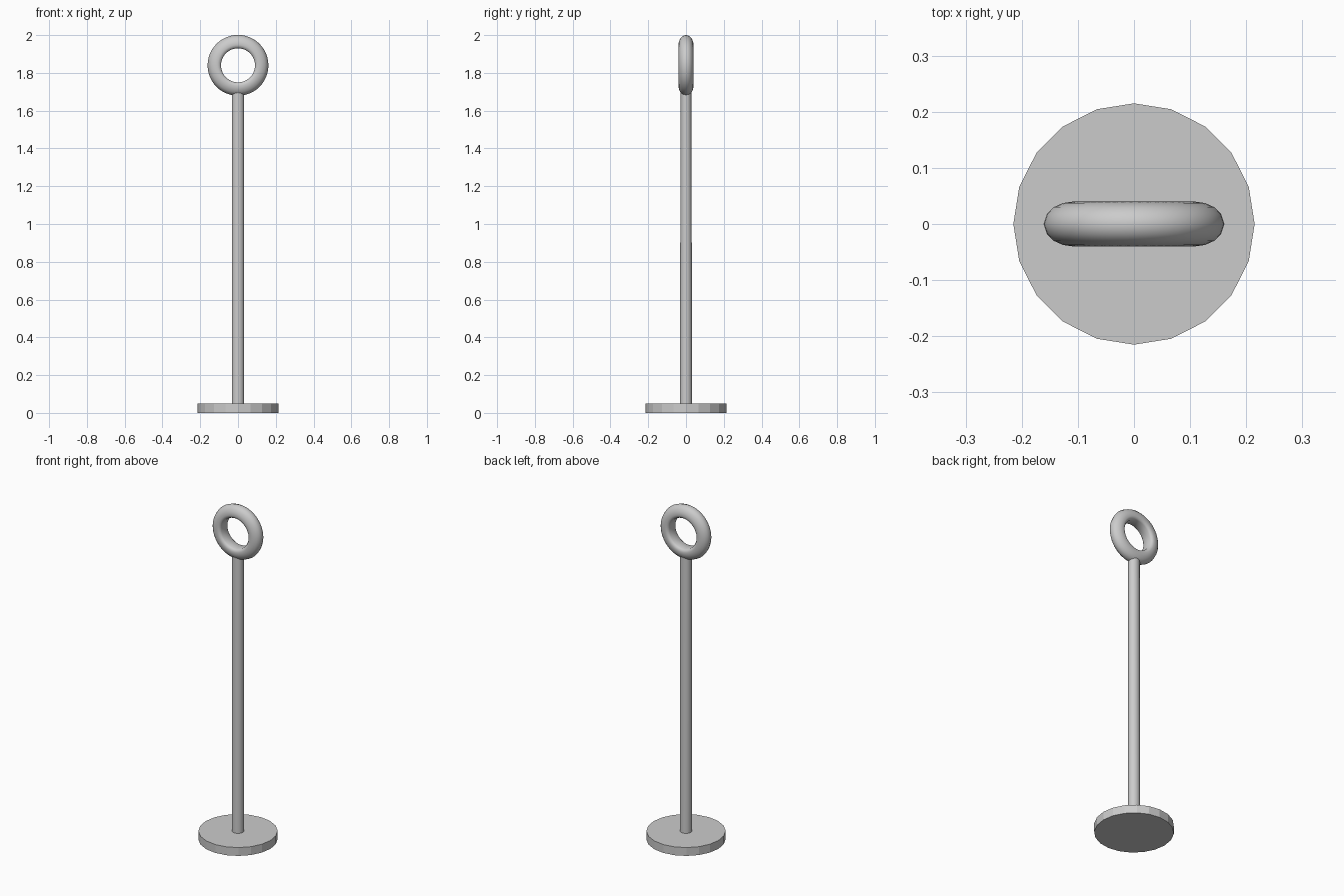
import bpy, bmesh
from math import pi, sin, cos, radians

if "Cube" in bpy.data.objects:
    bpy.data.objects.remove(bpy.data.objects["Cube"])

def cylinder(name, r, z0, z1, sides):
    bpy.ops.mesh.primitive_cylinder_add(vertices=sides, radius=r, depth=z1 - z0,
                                        location=(0, 0, (z0 + z1) / 2))
    ob = bpy.context.object
    ob.name = name
    return ob

# round foot plate with 20 flat sides
cylinder("base", 0.215, 0, 0.05, 20)

# slim upright rod, slightly narrower front to back at the top
rod = cylinder("rod", 0.033, 0.05, 1.70, 20)
for v in rod.data.vertices:
    if v.co.z > 0:
        v.co.y *= 0.85
bpy.ops.object.shade_smooth_by_angle(angle=radians(30))

# ring on top: lathed profile (radius, y) with flat inner wall and rounded outside
half = [(0.09, 0.027), (0.096, 0.036), (0.108, 0.04), (0.126, 0.0375),
        (0.143, 0.030), (0.155, 0.018)]
profile = half + [(0.161, 0)] + [(r, -y) for r, y in reversed(half)]
SEG = 48
bm = bmesh.new()
rows = [[bm.verts.new((r * cos(a), y, 1.84 + r * sin(a))) for r, y in profile]
        for a in (2 * pi * i / SEG for i in range(SEG))]
n = len(profile)
for i in range(SEG):
    a, b = rows[i], rows[(i + 1) % SEG]
    for j in range(n):
        k = (j + 1) % n
        bm.faces.new((a[j], a[k], b[k], b[j]))
bmesh.ops.recalc_face_normals(bm, faces=bm.faces)
mesh = bpy.data.meshes.new("ring")
bm.to_mesh(mesh)
bm.free()
ring = bpy.data.objects.new("ring", mesh)
bpy.context.collection.objects.link(ring)
bpy.ops.object.select_all(action='DESELECT')
ring.select_set(True)
bpy.context.view_layer.objects.active = ring
bpy.ops.object.shade_smooth_by_angle(angle=radians(40))
